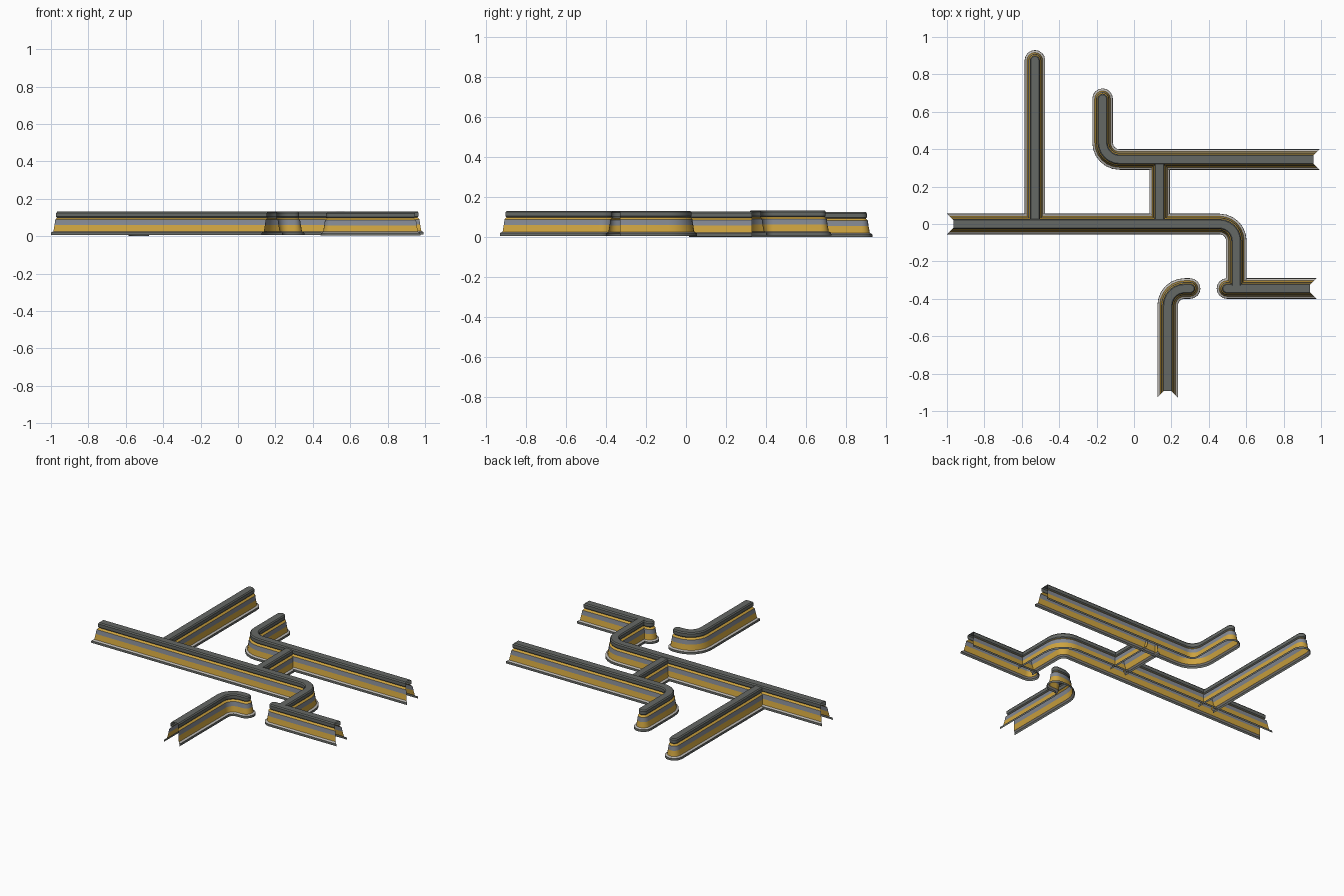
import bpy
import bmesh
import math
from mathutils import Vector

cube = bpy.data.objects.get("Cube")
if cube:
    bpy.data.objects.remove(cube)


def material(name, rgb):
    m = bpy.data.materials.new(name)
    m.use_nodes = True
    m.diffuse_color = (*rgb, 1)
    m.node_tree.nodes["Principled BSDF"].inputs["Base Color"].default_value = (*rgb, 1)
    return m


MATS = [
    material("dark grey", (0.13, 0.14, 0.13)),
    material("light stone", (0.50, 0.48, 0.45)),
    material("ochre yellow", (0.62, 0.37, 0.05)),
    material("blue grey", (0.23, 0.25, 0.29)),
]
DARK, STONE, YELLOW, BLUE = range(4)

# Half cross-section of a wall: (offset from centre line, height), bottom to top
PROFILE = [(.055, 0), (.054, .014), (.042, .02), (.036, .054), (.032, .082),
           (.022, .092), (.027, .098), (.027, .118), (.021, .125)]
BANDS = [DARK, STONE, YELLOW, BLUE, YELLOW, DARK, DARK, DARK]
FULL = PROFILE + [(-o, z) for o, z in reversed(PROFILE)]
FULL_BANDS = BANDS + [DARK] + BANDS[::-1]


def rounded_path(points, radius=.09, steps=6):
    """Plan polyline with its inner corners replaced by arcs: (point, tangent)."""
    pts = [Vector(p) for p in points]
    out = [(pts[0], (pts[1] - pts[0]).normalized())]
    for a, b, c in zip(pts, pts[1:], pts[2:]):
        t0, t1 = (b - a).normalized(), (c - b).normalized()
        centre = b - t0 * radius + t1 * radius
        for i in range(steps + 1):
            ang = i / steps * math.pi / 2
            pos = centre - t1 * radius * math.cos(ang) + t0 * radius * math.sin(ang)
            out.append((pos, t0 * math.cos(ang) + t1 * math.sin(ang)))
    out.append((pts[-1], (pts[-1] - pts[-2]).normalized()))
    return out


def bridge(bm, row_a, row_b, bands):
    for i, band in enumerate(bands):
        f = bm.faces.new((row_a[i], row_a[i + 1], row_b[i + 1], row_b[i]))
        f.material_index = band


def wall(name, points, base=.006, flare_start=False, round_end=False):
    """Sweep the section along a path; ends may be flared open or rounded shut."""
    bm = bmesh.new()
    previous = None
    stations = rounded_path(points)
    for k, (p, t) in enumerate(stations):
        n = Vector((-t.y, t.x))
        flare = 1 if flare_start and k == 0 else 0
        row = []
        for o, z in FULL:
            q = p + n * o - t * abs(o) * flare
            row.append(bm.verts.new((q.x, q.y, z + base)))
        if previous:
            bridge(bm, previous, row, FULL_BANDS)
        previous = row
    if round_end:
        p, t = stations[-1]
        n = Vector((-t.y, t.x))
        half, steps, tops = None, 8, []
        for i in range(steps + 1):
            ang = math.pi * i / steps
            d = n * math.cos(ang) + t * math.sin(ang)
            row = [bm.verts.new((p.x + d.x * o, p.y + d.y * o, z + base))
                   for o, z in PROFILE]
            if half:
                bridge(bm, half, row, BANDS)
            tops.append(row[-1])
            half = row
        bm.faces.new(tops).material_index = DARK
    bmesh.ops.remove_doubles(bm, verts=bm.verts, dist=.0001)
    bmesh.ops.recalc_face_normals(bm, faces=bm.faces)
    # Open shells: make sure the top of the coping faces up
    top = max(bm.faces, key=lambda f: f.calc_center_median().z)
    if top.normal.z < 0:
        bmesh.ops.reverse_faces(bm, faces=bm.faces)
    mesh = bpy.data.meshes.new(name)
    bm.to_mesh(mesh)
    bm.free()
    for m in MATS:
        mesh.materials.append(m)
    obj = bpy.data.objects.new(name, mesh)
    bpy.context.collection.objects.link(obj)
    bpy.ops.object.select_all(action='DESELECT')
    obj.select_set(True)
    bpy.context.view_layer.objects.active = obj
    bpy.ops.object.shade_smooth_by_angle(angle=math.radians(25))


# Long central wall, bending towards the front
wall("main_wall", [(-.945, 0), (.547, 0), (.547, -.33)], flare_start=True)
# Walls joining the central one
wall("back_branch_wall", [(-.53, .015), (-.53, .875)], base=0, round_end=True)
wall("connecting_wall", [(.137, .015), (.137, .33)], base=.003)
# Bent wall at the back
wall("back_bent_wall", [(.938, .345), (-.168, .345), (-.168, .67)],
     base=.008, flare_start=True, round_end=True)
# Short straight wall and bent wall at the front
wall("front_short_wall", [(.92, -.345), (.497, -.345)],
     base=.004, flare_start=True, round_end=True)
wall("front_bent_wall", [(.18, -.873), (.18, -.345), (.3, -.345)],
     base=.006, flare_start=True, round_end=True)
